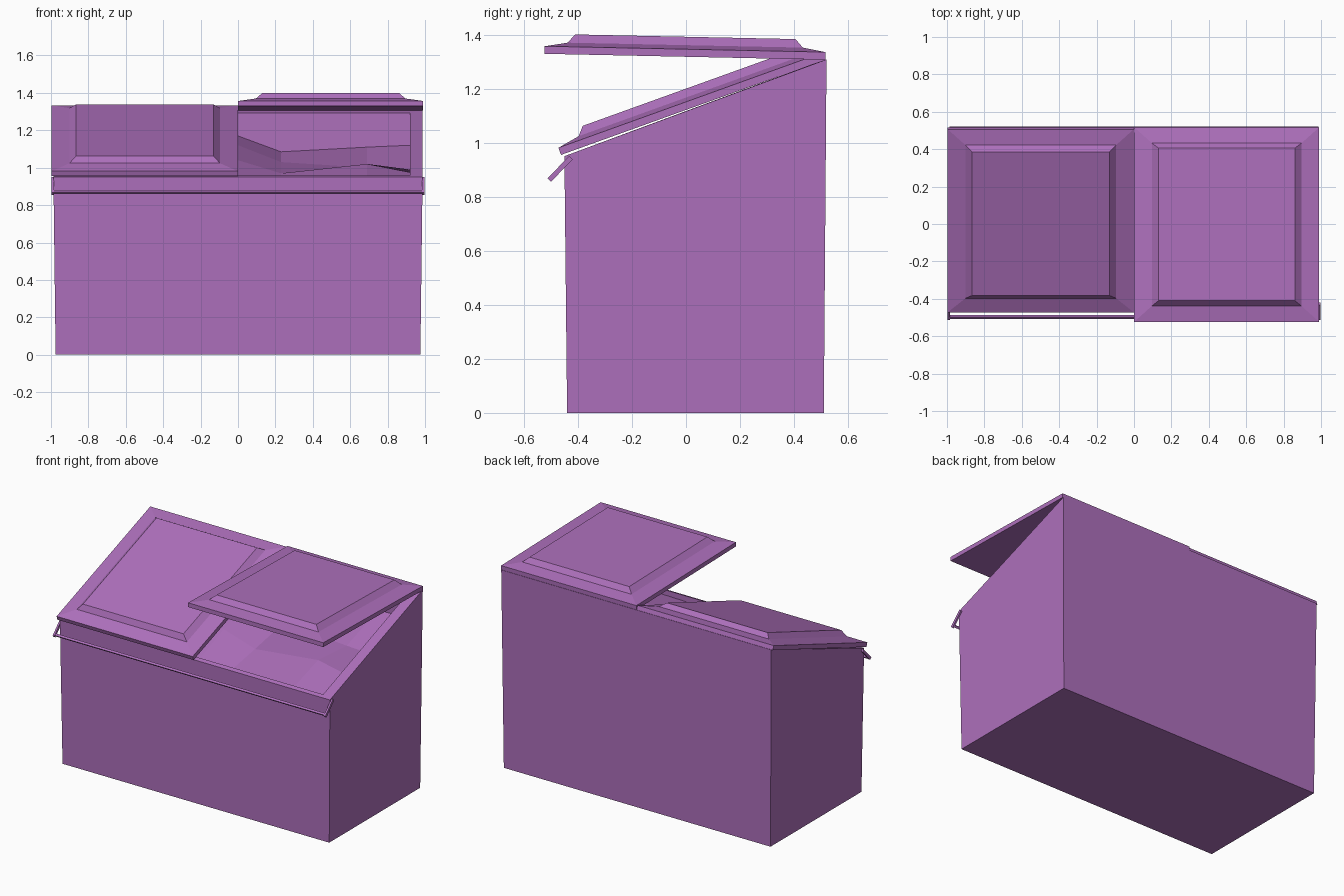
import bpy, bmesh, math
from mathutils import Matrix

if "Cube" in bpy.data.objects:
    bpy.data.objects.remove(bpy.data.objects["Cube"])

mat = bpy.data.materials.new("purple_paint")
mat.diffuse_color = (0.42, 0.16, 0.50, 1)
mat.use_nodes = True
mat.node_tree.nodes["Principled BSDF"].inputs["Base Color"].default_value = mat.diffuse_color


def make(name, bm, recalc=True):
    if recalc:
        bmesh.ops.recalc_face_normals(bm, faces=bm.faces)
    me = bpy.data.meshes.new(name)
    bm.to_mesh(me)
    bm.free()
    me.materials.append(mat)
    ob = bpy.data.objects.new(name, me)
    bpy.context.collection.objects.link(ob)
    return ob


def ring(bm, x0, x1, y0, y1, z0, z1):
    """Rectangle of vertices; z0 is the front height, z1 the back height."""
    pts = ((x0, y0, z0), (x1, y0, z0), (x1, y1, z1), (x0, y1, z1))
    return [bm.verts.new(p) for p in pts]


def loft(bm, rings):
    for a, b in zip(rings, rings[1:]):
        for i in range(4):
            j = (i + 1) % 4
            bm.faces.new((a[i], a[j], b[j], b[i]))


def slope(y):
    return 0.95 + (y + 0.45) * 0.36 / 0.97


# Bin body: tapered shell with sloped rim and open inside
bm = bmesh.new()
oy0, oy1 = -0.425, 0.475
rings = [ring(bm, -0.975, 0.975, -0.44, 0.51, 0, 0),
         ring(bm, -0.987, 0.987, -0.45, 0.52, 0.95, 1.308),
         ring(bm, -0.92, 0.92, oy0, oy1, slope(oy0), slope(oy1)),
         ring(bm, -0.92, 0.92, oy0, oy1, 0.78, 0.78)]
loft(bm, rings)
bm.faces.new(rings[0][::-1])
make("bin_body", bm, recalc=False)

# Uneven contents: a coarse sheet just below the rim
bm = bmesh.new()
xs = (-0.92, -0.5, 0, 0.23, 0.69, 0.92)
rows = ((oy0, (0.92, 0.93, 0.93, 0.92, 0.93, 0.92)),
        (-0.15, (0.98, 1.0, 1.04, 0.97, 1.02, 0.975)),
        (0.15, (1.06, 1.1, 1.12, 1.03, 1.0, 0.99)),
        (oy1, (1.13, 1.2, 1.17, 1.085, 1.11, 1.12)))
grid = [[bm.verts.new((x, y, z)) for x, z in zip(xs, zs)] for y, zs in rows]
for a, b in zip(grid, grid[1:]):
    for i in range(len(xs) - 1):
        bm.faces.new((a[i], a[i + 1], b[i + 1], b[i]))
make("contents", bm, recalc=False)


# Lids: raised panel profile, hinged on the top back edge
def lid(name, x0, x1, angle):
    bm = bmesh.new()
    length = 1.04
    steps = ((0, 0, 0), (0, 0, 0.028), (0.095, 0.085, 0.043), (0.13, 0.112, 0.074))
    rings = [ring(bm, x0 + dx, x1 - dx, -length + dy, -dy, z, z)
             for dx, dy, z in steps]
    loft(bm, rings)
    bm.faces.new(rings[0][::-1])
    bm.faces.new(rings[-1])
    ob = make(name, bm)
    ob.matrix_world = (Matrix.Translation((0, 0.516, 1.307))
                       @ Matrix.Rotation(math.radians(angle), 4, 'X'))


lid("closed_lid", -0.996, -0.001, 19.8)
lid("open_lid", 0.001, 0.99, -1.2)


# Front handle: long bar on slanted end brackets
def box(name, size, loc, angle):
    bm = bmesh.new()
    bmesh.ops.create_cube(bm, size=1, matrix=Matrix.Diagonal((*size, 1)))
    ob = make(name, bm)
    ob.matrix_world = (Matrix.Translation(loc)
                       @ Matrix.Rotation(math.radians(angle), 4, 'X'))


box("handle_bar", (1.994, 0.014, 0.016), (0, -0.496, 0.87), 45)
for side, s in (("left", -1), ("right", 1)):
    box("handle_bracket_" + side, (0.012, 0.115, 0.018),
        (s * 0.991, -0.466, 0.903), 46)
